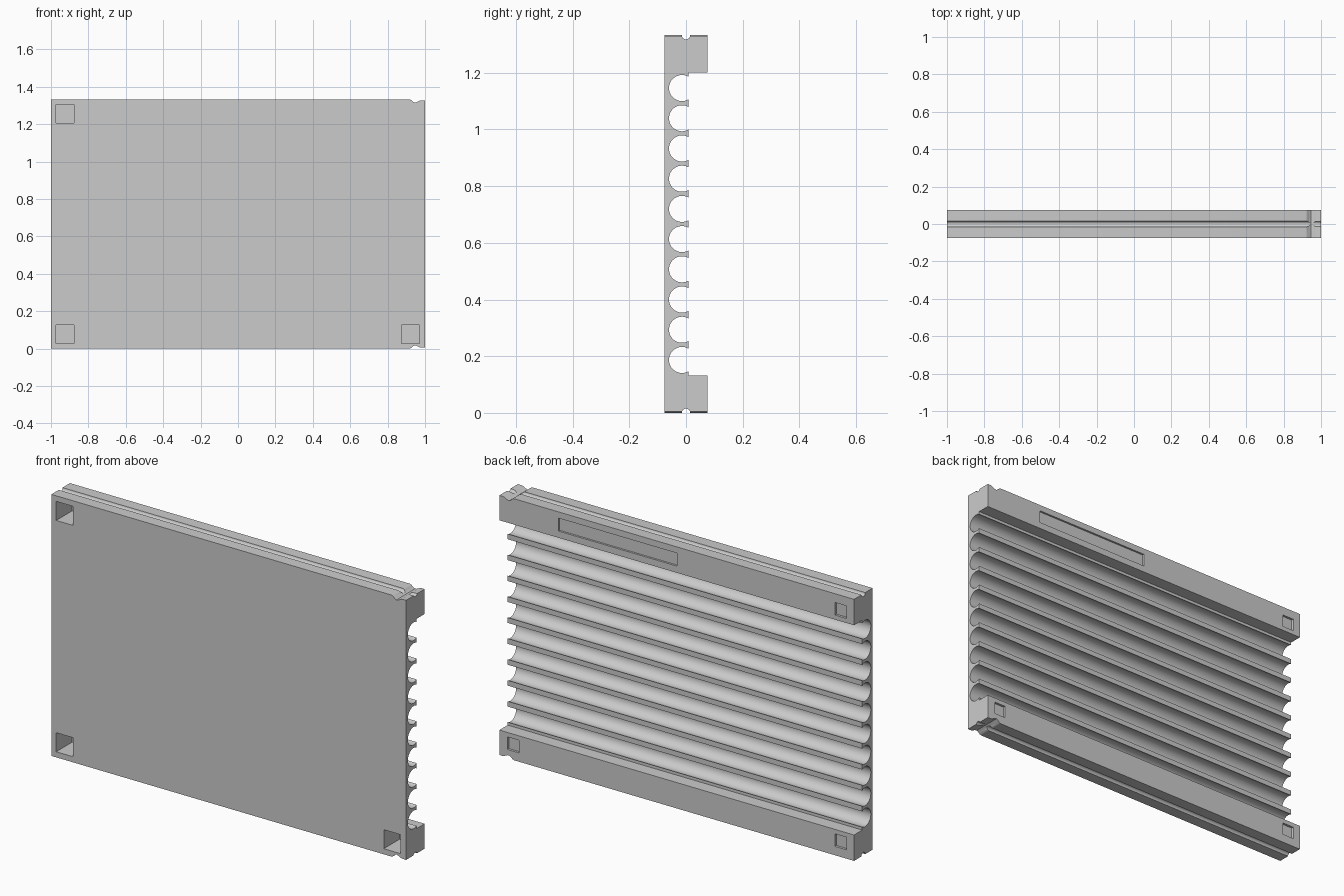
import bpy, bmesh, math
from mathutils import Vector

cube = bpy.data.objects.get("Cube")
if cube:
    bpy.data.objects.remove(cube, do_unlink=True)

HEIGHT, HALF_DEPTH, RAIL, RIB_Y = 1.333, 0.075, 0.132, 0.009
MID = HEIGHT / 2

grey = bpy.data.materials.new("plain grey")
grey.use_nodes = True
grey.diffuse_color = (0.6, 0.6, 0.6, 1)
grey.node_tree.nodes["Principled BSDF"].inputs["Base Color"].default_value = (0.6, 0.6, 0.6, 1)


def prism(name, points, offset):
    """Extrude a closed outline of 3D points along an offset."""
    bm = bmesh.new()
    face = bm.faces.new([bm.verts.new(p) for p in points])
    ext = bmesh.ops.extrude_face_region(bm, geom=[face])
    moved = [v for v in ext["geom"] if isinstance(v, bmesh.types.BMVert)]
    bmesh.ops.translate(bm, verts=moved, vec=Vector(offset))
    bmesh.ops.recalc_face_normals(bm, faces=bm.faces)
    mesh = bpy.data.meshes.new(name)
    bm.to_mesh(mesh)
    bm.free()
    obj = bpy.data.objects.new(name, mesh)
    bpy.context.collection.objects.link(obj)
    mesh.materials.append(grey)
    return obj


def arc(cy, cz, r, start, end, steps):
    """Points of an arc in the side plane, angles in radians."""
    return [(cy + r * math.cos(start + (end - start) * i / steps),
             cz + r * math.sin(start + (end - start) * i / steps))
            for i in range(steps + 1)]


# Side profile: two rails, ten round channels, a groove on both long edges
R, CY = 0.046, -0.014
PITCH = 0.1066
mouth = math.acos((RIB_Y - CY) / R)
profile = [(-HALF_DEPTH, 0)]
profile += arc(0, 0, 0.015, math.pi, 0, 12)
profile += [(HALF_DEPTH, 0), (HALF_DEPTH, RAIL), (RIB_Y, RAIL)]
for i in range(10):
    z = MID + (i - 4.5) * PITCH
    profile += arc(CY, z, R, 2 * math.pi - mouth, mouth, 28)
profile += [(RIB_Y, HEIGHT - RAIL), (HALF_DEPTH, HEIGHT - RAIL), (HALF_DEPTH, HEIGHT)]
profile += arc(0, HEIGHT, 0.015, 0, -math.pi, 12)
profile += [(-HALF_DEPTH, HEIGHT)]
panel = prism("channelled_panel", [(-1, y, z) for y, z in profile], (2, 0, 0))


def cut(cutter):
    cutter.hide_render = True
    mod = panel.modifiers.new("cut", "BOOLEAN")
    mod.operation = "DIFFERENCE"
    mod.solver = "EXACT"
    mod.object = cutter
    bpy.context.view_layer.objects.active = panel
    bpy.ops.object.modifier_apply(modifier=mod.name)
    bpy.data.objects.remove(cutter, do_unlink=True)


def cut_box(x, z, w, h, y0, y1):
    corners = [(x - w / 2, y0, z - h / 2), (x + w / 2, y0, z - h / 2),
               (x + w / 2, y0, z + h / 2), (x - w / 2, y0, z + h / 2)]
    cut(prism("pocket_cutter", corners, (0, y1 - y0, 0)))


# Deep square sockets in front, shallow square recesses behind
for x, z in ((-0.925, 0.077), (0.922, 0.077), (-0.925, HEIGHT - 0.077)):
    cut_box(x, z, 0.095, 0.097, -0.1, 0.053)
    cut_box(x, z, 0.066, 0.064, 0.063, 0.1)

# Long label recess on the upper rail
cut_box(0.333, HEIGHT - 0.065, 0.667, 0.066, 0.065, 0.1)

# Rounded notch and lowered corner at the end of both long edges
notch = [(0.917, -0.02), (0.917, 0), (0.926, 0.003), (0.935, 0.012),
         (0.945, 0.018), (0.957, 0.015), (0.97, 0.008), (0.98, 0.005),
         (1.02, 0.005), (1.02, -0.02)]
for base, side in ((0, 1), (HEIGHT, -1)):
    cut(prism("notch_cutter", [(x, -0.1, base + side * z) for x, z in notch], (0, 0.2, 0)))

# Smooth channels, crisp edges
bpy.ops.object.select_all(action="DESELECT")
panel.select_set(True)
bpy.context.view_layer.objects.active = panel
bpy.ops.object.shade_smooth_by_angle(angle=math.radians(30))
